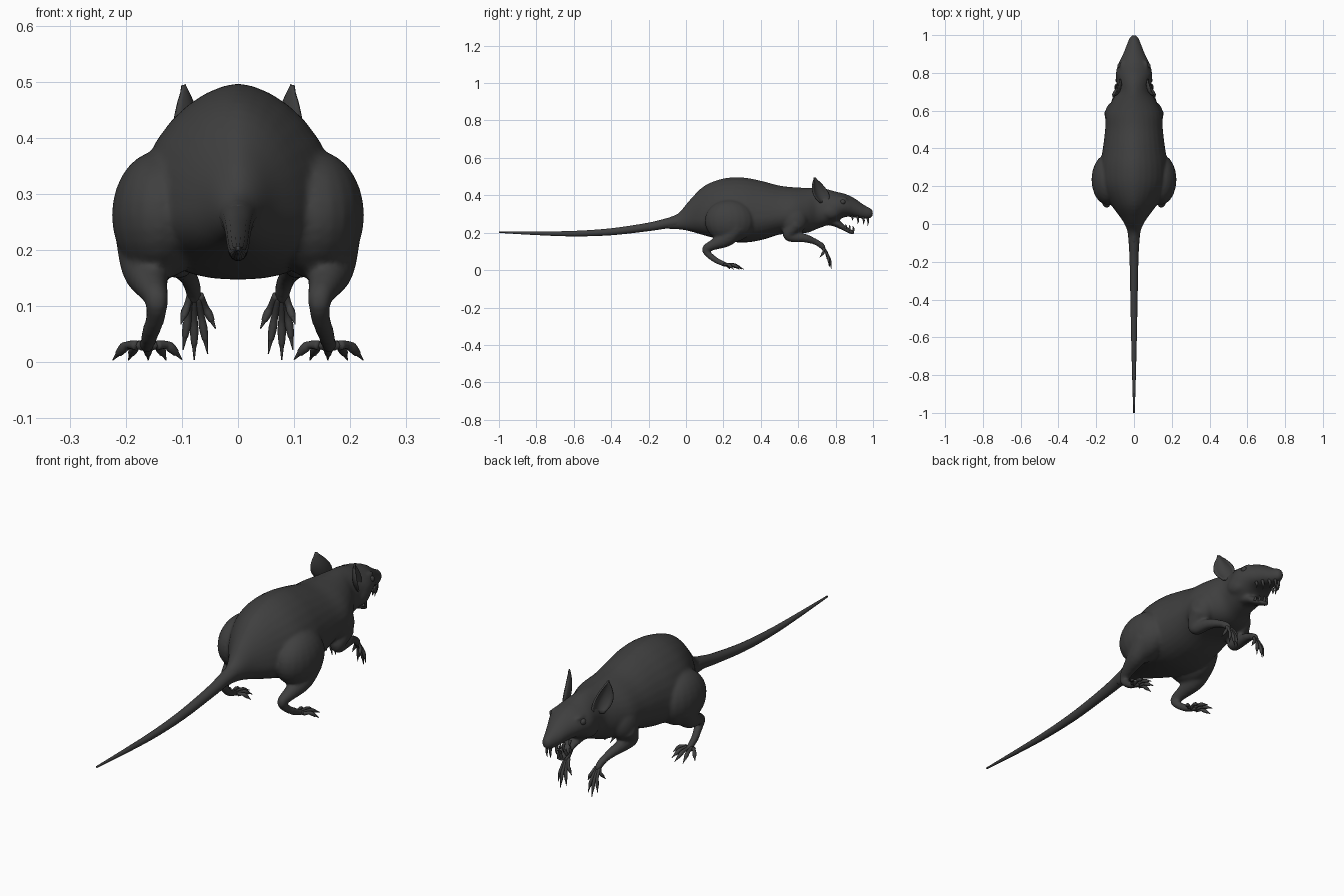
import bpy, bmesh, math
from mathutils import Vector

if "Cube" in bpy.data.objects:
    bpy.data.objects.remove(bpy.data.objects["Cube"])

fur = bpy.data.materials.new("dark_grey")
fur.diffuse_color = (0.05, 0.05, 0.05, 1)
fur.use_nodes = True
fur.node_tree.nodes["Principled BSDF"].inputs["Base Color"].default_value = fur.diffuse_color


def spline(points, steps):
    """Smooth curve through tuples of any length."""
    out = []
    for i in range(len(points) - 1):
        p0, p1, p2, p3 = (points[max(0, min(len(points) - 1, i + k))] for k in (-1, 0, 1, 2))
        for j in range(steps):
            t = j / steps
            out.append([0.5 * (2 * b + (c - a) * t + (2 * a - 5 * b + 4 * c - d) * t * t
                               + (3 * b - a - 3 * c + d) * t ** 3)
                        for a, b, c, d in zip(p0, p1, p2, p3)])
    return out + [list(points[-1])]


def skin(bm, rings):
    """Join rings of coordinates into a closed shell."""
    rows = [[bm.verts.new(co) for co in ring] for ring in rings]
    n = len(rows[0])
    faces = [bm.faces.new((a[i], a[(i + 1) % n], b[(i + 1) % n], b[i]))
             for a, b in zip(rows, rows[1:]) for i in range(n)]
    faces += [bm.faces.new(rows[0]), bm.faces.new(rows[-1])]
    bmesh.ops.recalc_face_normals(bm, faces=faces)


def tube(bm, points, sides=10, steps=4, wide=1.0):
    """Tapered limb through (x, y, z, radius) points."""
    pts = spline(points, steps)
    rings = []
    for i, p in enumerate(pts):
        a, b = pts[max(i - 1, 0)], pts[min(i + 1, len(pts) - 1)]
        d = (Vector(b[:3]) - Vector(a[:3])).normalized()
        side = (Vector((1, 0, 0)) - d * d.x).normalized()
        up = d.cross(side)
        r = max(p[3], 0.0008)
        rings.append([Vector(p[:3]) + r * (wide * math.cos(t) * side + math.sin(t) * up)
                      for t in (2 * math.pi * k / sides for k in range(sides))])
    skin(bm, rings)


def ball(bm, centre, size):
    verts = bmesh.ops.create_uvsphere(bm, u_segments=20, v_segments=14, radius=1)["verts"]
    for v in verts:
        v.co = Vector([c + a * s for c, a, s in zip(centre, v.co, size)])


def finish(bm, name):
    mesh = bpy.data.meshes.new(name)
    bm.to_mesh(mesh)
    bm.free()
    mesh.materials.append(fur)
    mesh.shade_smooth()
    obj = bpy.data.objects.new(name, mesh)
    bpy.context.collection.objects.link(obj)
    return obj


# Torso and head sections: y, top, widest height, bottom, half width
SECTIONS = [(-0.10, .280, .250, .220, .027), (-0.04, .305, .260, .218, .034),
            (0.02, .375, .275, .208, .062), (0.10, .452, .270, .185, .120),
            (0.20, .490, .270, .160, .172), (0.30, .496, .270, .147, .180),
            (0.40, .478, .280, .160, .165), (0.50, .452, .290, .190, .153),
            (0.58, .443, .300, .195, .148), (0.65, .440, .310, .200, .118),
            (0.70, .440, .320, .220, .090), (0.75, .434, .325, .238, .090),
            (0.80, .420, .335, .258, .096), (0.85, .408, .340, .284, .082),
            (0.90, .385, .330, .282, .058), (0.95, .350, .310, .275, .038),
            (0.985, .332, .305, .278, .023), (1.0, .318, .304, .292, .010)]
bm = bmesh.new()
rings = []
for y, top, mid, bot, w in spline(SECTIONS, 4):
    ring = []
    for k in range(32):
        c, s = math.cos(k * math.pi / 16), math.sin(k * math.pi / 16)
        x = math.copysign(abs(c) ** (1.2 if s > 0 else 0.85), c)
        ring.append((w * x, y, mid + s * ((top - mid) if s > 0 else (mid - bot))))
    rings.append(ring)
skin(bm, rings)

# Open lower jaw
tube(bm, [(0, .72, .275, .030), (0, .79, .258, .024), (0, .85, .222, .014),
          (0, .89, .200, .011), (0, .90, .196, .006)], wide=1.9)

for s in (-1, 1):
    # Thigh, lower leg and hind foot
    ball(bm, (s * .140, .235, .262), (.085, .135, .115))
    tube(bm, [(s * .165, .27, .230, .055), (s * .165, .22, .170, .044),
              (s * .155, .15, .137, .030), (s * .145, .105, .112, .021),
              (s * .147, .125, .080, .018), (s * .157, .165, .050, .016),
              (s * .163, .215, .028, .013), (s * .164, .230, .022, .008)], 14)
    # Shoulder, forearm and palm
    ball(bm, (s * .100, .575, .270), (.055, .075, .080))
    tube(bm, [(s * .115, .59, .250, .045), (s * .112, .55, .200, .034),
              (s * .108, .56, .178, .028), (s * .102, .63, .172, .024),
              (s * .088, .69, .152, .017), (s * .080, .725, .130, .016),
              (s * .077, .740, .108, .012)], 14)
    # Cheek and brow
    ball(bm, (s * .062, .775, .315), (.036, .055, .045))
    ball(bm, (s * .062, .835, .381), (.014, .030, .010))
body = finish(bm, "body")
remesh = body.modifiers.new("blend", "REMESH")
remesh.mode = "VOXEL"
remesh.voxel_size = 0.007
remesh.use_smooth_shade = True
smooth = body.modifiers.new("soften", "SMOOTH")
smooth.factor = 0.5
smooth.iterations = 7

# Tail
bm = bmesh.new()
tube(bm, [(0, -.02, .262, .036), (0, -.10, .250, .028), (0, -.20, .231, .023),
          (0, -.40, .205, .019), (0, -.60, .195, .015), (0, -.80, .197, .010),
          (0, -1.0, .203, .004)], 14, 6)
finish(bm, "tail")

# Toe and finger tips, from the inside outward
HIND_TIPS = [(.100, .235, .005), (.128, .285, .004), (.160, .310, .004),
             (.195, .300, .004), (.223, .255, .004)]
FRONT_TIPS = [(.040, .752, .060), (.054, .770, .015), (.078, .778, .004),
              (.098, .765, .022), (.102, .715, .068)]
for s, side in ((-1, "left"), (1, "right")):
    for part, tips, root, spread, r in (("hind_toes", HIND_TIPS, (.163, .205, .030), .3, .009),
                                        ("front_fingers", FRONT_TIPS, (.078, .733, .120), .25, .0075)):
        bm = bmesh.new()
        for tip in tips:
            a, b = Vector(root), Vector(tip)
            a.x += (b.x - a.x) * spread
            bend = Vector((0, 0, .010)) if part == "hind_toes" else Vector((0, .010, 0))
            path = [(0, 0, r), (.35, 1, r * .8), (.55, 1, r), (.74, .6, r * .75), (.80, .5, r * .5), (1, 0, .001)]
            pts = [a.lerp(b, t) + bend * k for t, k, _ in path]
            tube(bm, [(s * p.x, p.y, p.z, q[2]) for p, q in zip(pts, path)], 8, 3)
        finish(bm, side + "_" + part)

    # Cupped ear
    bm = bmesh.new()
    across, out = Vector((s * .45, -.89, 0)), Vector((s * .89, .45, 0))
    widths = spline([(.024,), (.042,), (.046,), (.038,), (.022,), (.003,)], 2)
    rows = []
    for i, (w,) in enumerate(widths):
        v = i / (len(widths) - 1)
        mid = Vector((s * .075, .733, .360)).lerp(Vector((s * .097, .688, .494)), v)
        rows.append([bm.verts.new(mid + across * w * u + out * (w * .5 * u * u - .012 * math.sin(v * math.pi)))
                     for u in (k / 4 for k in range(-4, 5))])
    for a, b in zip(rows, rows[1:]):
        for i in range(8):
            bm.faces.new((a[i], a[i + 1], b[i + 1], b[i]))
    ear = finish(bm, side + "_ear")
    solid = ear.modifiers.new("thickness", "SOLIDIFY")
    solid.thickness = 0.007
    solid.offset = 0

    # Eye
    bm = bmesh.new()
    ball(bm, (s * .076, .838, .364), (.012, .014, .013))
    finish(bm, side + "_eye")

# Teeth: root y, z, x offset, length (negative points up)
bm = bmesh.new()
for y, z, x, length in ((.968, .290, .009, .055), (.945, .285, .022, .040), (.915, .290, .036, .045),
                        (.885, .292, .046, .028), (.890, .200, .007, -.036),
                        (.870, .212, .017, -.030), (.850, .222, .024, -.022)):
    for s in (-1, 1):
        tube(bm, [(s * x, y, z, .007), (s * x, y + .006, z - length * .55, .005),
                  (s * x, y + .002, z - length, .001)], 8, 3)
finish(bm, "teeth")
